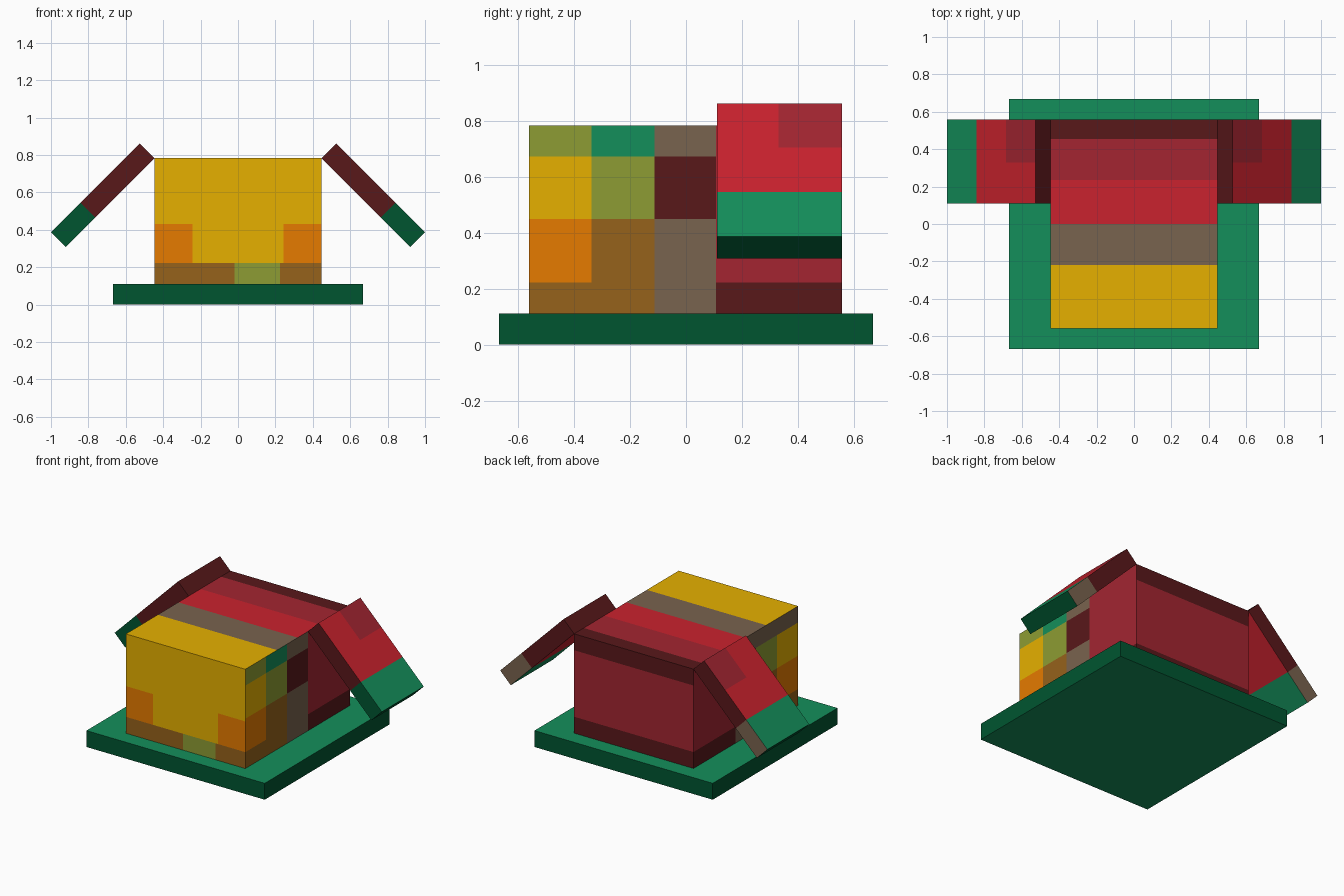
import bpy, bmesh, math
from mathutils import Matrix, Vector

if "Cube" in bpy.data.objects:
    bpy.data.objects.remove(bpy.data.objects["Cube"])

COLOURS = {
    "yellow": (230, 176, 0), "orange": (230, 123, 0), "brown": (150, 98, 27),
    "olive": (141, 156, 51), "green": (20, 143, 91), "taupe": (121, 99, 78),
    "red": (202, 34, 46), "crimson": (163, 37, 49), "maroon": (89, 24, 26),
    "dark green": (0, 85, 48),
}
NAMES = list(COLOURS)


def linear(v):
    v /= 255
    return v / 12.92 if v <= 0.04045 else ((v + 0.055) / 1.055) ** 2.4


MATS = []
for name, rgb in COLOURS.items():
    m = bpy.data.materials.new(name)
    m.diffuse_color = (*map(linear, rgb), 1)
    m.use_nodes = True
    m.node_tree.nodes["Principled BSDF"].inputs["Base Color"].default_value = m.diffuse_color
    MATS.append(m)


def block(name, lo, hi, cuts, rule, matrix=Matrix(), mirrored=False):
    """Box cut along the given x, y, z positions; rule(centre, normal) names each face's colour."""
    lo, hi = Vector(lo), Vector(hi)
    size = hi - lo
    bm = bmesh.new()
    bmesh.ops.create_cube(bm, size=1, matrix=Matrix.Translation((lo + hi) / 2)
                          @ Matrix.Diagonal((*size, 1)))
    for axis, places in enumerate(cuts):
        normal = Vector([float(i == axis) for i in range(3)])
        for p in places:
            bmesh.ops.bisect_plane(bm, geom=bm.verts[:] + bm.edges[:] + bm.faces[:],
                                   plane_co=normal * p, plane_no=normal)
    bm.normal_update()
    for f in bm.faces:
        f.material_index = NAMES.index(rule(f.calc_center_median(), f.normal))
    bm.transform(matrix)
    if mirrored:
        bm.transform(Matrix.Scale(-1, 4, (1, 0, 0)))
        bmesh.ops.reverse_faces(bm, faces=bm.faces[:])
    mesh = bpy.data.meshes.new(name)
    bm.to_mesh(mesh)
    bm.free()
    for m in MATS:
        mesh.materials.append(m)
    bpy.context.collection.objects.link(bpy.data.objects.new(name, mesh))


# Base slab: light top and underside, dark rim
block("base", (-0.667, -0.667, 0), (0.667, 0.667, 0.111), ([], [], []),
      lambda c, n: "green" if abs(n.z) > 0.5 else "dark green")


# Body: patchwork of colour fields per side
def body_colour(c, n):
    if n.z > 0.5:      # top bands, front to back
        for limit, col in ((-0.22, "yellow"), (0, "taupe"), (0.236, "red"), (0.455, "crimson")):
            if c.y < limit:
                return col
        return "maroon"
    if n.y < -0.5:     # front
        if c.z < 0.222:
            return "olive" if -0.018 < c.x < 0.225 else "brown"
        return "orange" if c.z < 0.43 and abs(c.x) > 0.243 else "yellow"
    if n.y > 0.5:      # back
        return "crimson" if 0.222 < c.z < 0.672 else "maroon"
    if n.z < -0.5:
        return "maroon"
    # sides
    if c.y > 0.108:
        return "crimson" if c.z > 0.222 else "maroon"
    column = 0 if c.y < -0.337 else 1 if c.y < -0.112 else 2
    if c.z < 0.222:
        row = ("brown", "brown", "taupe")
    elif c.z < 0.448:
        row = ("orange", "brown", "taupe")
    elif c.z < 0.672:
        row = ("yellow", "olive", "maroon")
    elif n.x > 0:
        row = ("olive", "green", "taupe")
    else:
        row = ("taupe", "taupe", "taupe")
    return row[column]


block("body", (-0.447, -0.56, 0.111), (0.447, 0.558, 0.783),
      ([-0.243, -0.018, 0.225, 0.243],
       [-0.337, -0.22, -0.112, 0, 0.108, 0.236, 0.455],
       [0.222, 0.43, 0.448, 0.672]), body_colour)


# Wings: slabs sloping down and out from the top edges of the body
def wing_colour(c, n):
    tip = c.x > 0.447
    if n.x > 0.5:
        return "dark green"
    if n.x < -0.5:
        return "maroon"
    if n.y < -0.5:
        return "dark green" if tip else "maroon"
    if n.y > 0.5:
        return "taupe" if tip else "maroon"
    if tip:
        return "green"
    return "crimson" if n.z > 0.5 and c.x < 0.223 and c.y > 0.33 else "red"


slope = Matrix.Translation((0.447, 0, 0.783)) @ Matrix.Rotation(math.radians(45), 4, "Y")
for side, flip in (("right", False), ("left", True)):
    block(side + "_wing", (0, 0.11, 0), (0.671, 0.558, 0.111),
          ([0.223, 0.447], [0.33], []), wing_colour, slope, flip)
